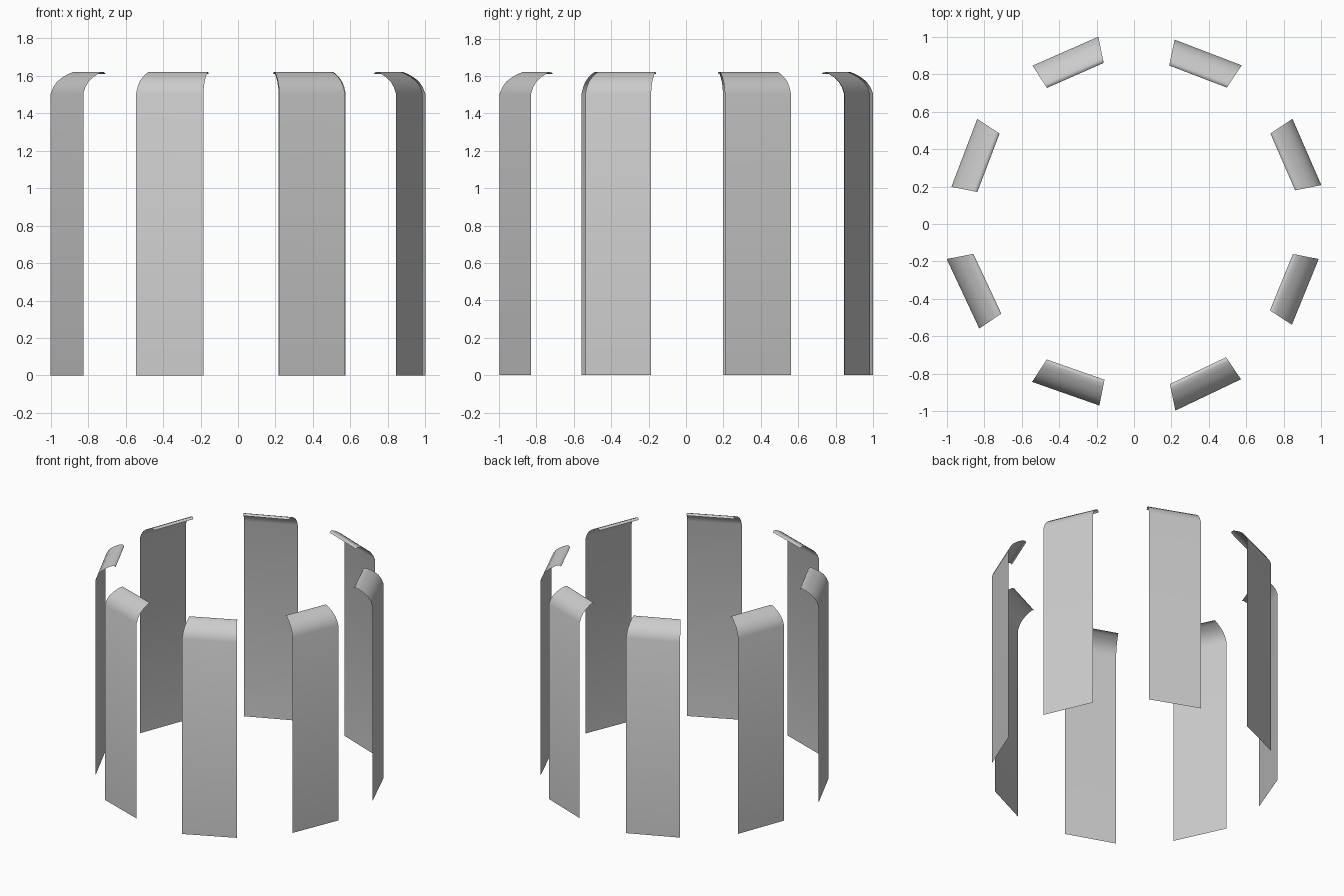
import bpy

# Ground plan of each upright slat: its two outer bottom corners
PLANS = [
    ((1.0, 0.208), (0.846, 0.561)),
    ((0.575, 0.847), (0.217, 0.984)),
    ((-0.190, 1.0), (-0.542, 0.845)),
    ((-0.837, 0.561), (-0.975, 0.198)),
    ((-1.0, -0.187), (-0.826, -0.558)),
    ((-0.544, -0.843), (-0.185, -0.969)),
    ((0.221, -0.996), (0.571, -0.829)),
    ((0.843, -0.538), (0.986, -0.187)),
]
CENTRE = (0.01, 0.0065)

# Slat profile: (distance factor from ring centre, height), curling inward at the top
PROFILE = [(1, 0), (1, 1.505), (0.986, 1.54), (0.965, 1.57), (0.935, 1.593),
           (0.905, 1.61), (0.88, 1.62), (0.868, 1.619), (0.859, 1.61)]


def make_slat(name, plan):
    verts = [(CENTRE[0] + (x - CENTRE[0]) * s, CENTRE[1] + (y - CENTRE[1]) * s, z)
             for s, z in PROFILE for x, y in plan]
    faces = [(2 * i, 2 * i + 1, 2 * i + 3, 2 * i + 2) for i in range(len(PROFILE) - 1)]
    mesh = bpy.data.meshes.new(name)
    mesh.from_pydata(verts, [], faces)
    mesh.shade_smooth()
    obj = bpy.data.objects.new(name, mesh)
    bpy.context.collection.objects.link(obj)


# Ring of eight curled slats
for i, plan in enumerate(PLANS):
    make_slat(f"curled_slat_{i + 1}", plan)
